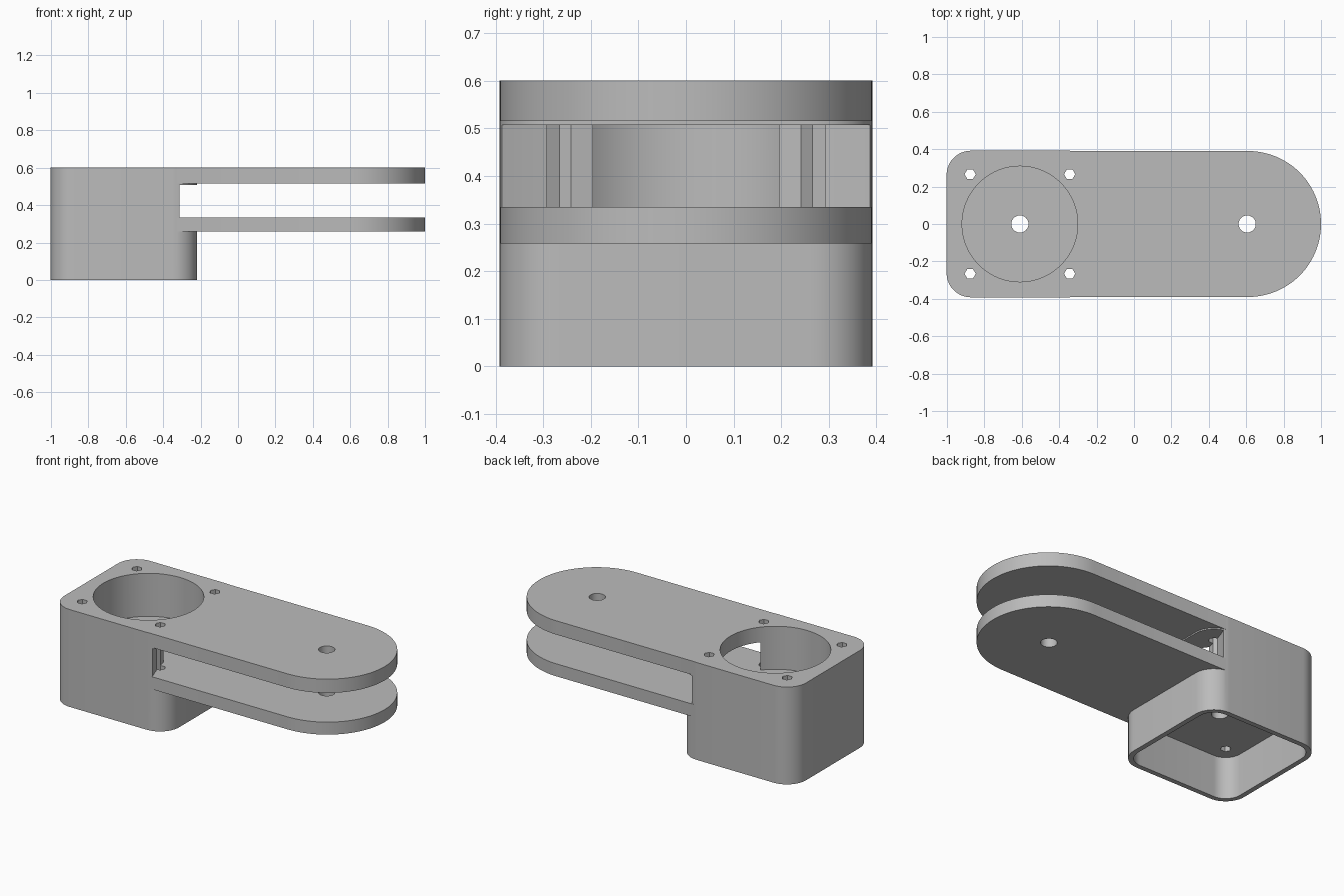
import bpy, bmesh, math

cube = bpy.data.objects.get("Cube")
if cube:
    bpy.data.objects.remove(cube, do_unlink=True)

grey = bpy.data.materials.new("matte grey")
grey.use_nodes = True
grey.diffuse_color = (0.5, 0.5, 0.5, 1)
grey.node_tree.nodes["Principled BSDF"].inputs["Base Color"].default_value = (0.5, 0.5, 0.5, 1)

MOTOR_X, PULLEY_X, HALF = -0.61, 0.61, 0.39


def arc(cx, cy, r, start, end, steps):
    """Points along an arc, angles in degrees."""
    angles = [math.radians(start + (end - start) * i / steps) for i in range(steps + 1)]
    return [(cx + r * math.cos(a), cy + r * math.sin(a)) for a in angles]


def circle(cx, cy, r, sides):
    return arc(cx, cy, r, 0, 360, sides)[:-1]


def rounded_square(cx, half, r):
    k = half - r
    points = []
    for i, (sx, sy) in enumerate([(1, 1), (-1, 1), (-1, -1), (1, -1)]):
        points += arc(cx + sx * k, sy * k, r, 90 * i, 90 * i + 90, 12)
    return points


def prism(name, outline, z0, z1):
    """Extrude a flat outline between two heights."""
    bm = bmesh.new()
    base = bm.faces.new([bm.verts.new((x, y, z0)) for x, y in outline])
    top = bmesh.ops.extrude_face_region(bm, geom=[base])["geom"]
    verts = [v for v in top if isinstance(v, bmesh.types.BMVert)]
    bmesh.ops.translate(bm, verts=verts, vec=(0, 0, z1 - z0))
    bmesh.ops.recalc_face_normals(bm, faces=bm.faces)
    mesh = bpy.data.meshes.new(name)
    bm.to_mesh(mesh)
    bm.free()
    mesh.materials.append(grey)
    obj = bpy.data.objects.new(name, mesh)
    bpy.context.collection.objects.link(obj)
    return obj


def combine(target, tool, operation):
    """Apply a boolean and discard the tool."""
    mod = target.modifiers.new("boolean", 'BOOLEAN')
    mod.operation, mod.object, mod.solver = operation, tool, 'EXACT'
    bpy.context.view_layer.objects.active = target
    bpy.ops.object.modifier_apply(modifier=mod.name)
    bpy.data.objects.remove(tool, do_unlink=True)


# Motor housing block
bracket = prism("motor_bracket", rounded_square(MOTOR_X, 0.392, 0.13), 0, 0.6)

# Curved slot that clears the pulley inside the housing
combine(bracket, prism("slot_cutter", circle(PULLEY_X, 0, 1.0, 128), 0.335, 0.507), 'DIFFERENCE')

# Two round-ended arm plates
arm = [(-0.5, -HALF)] + arc(PULLEY_X, 0, HALF, -90, 90, 48) + [(-0.5, HALF)]
for name, z0, z1 in [("lower_arm", 0.258, 0.335), ("upper_arm", 0.515, 0.6)]:
    combine(bracket, prism(name, arm, z0, z1), 'UNION')

# Round pocket from above, motor cavity from below
combine(bracket, prism("pocket_cutter", circle(MOTOR_X, 0, 0.309, 96), 0.335, 0.7), 'DIFFERENCE')
combine(bracket, prism("cavity_cutter", rounded_square(MOTOR_X, 0.362, 0.10), -0.1, 0.258), 'DIFFERENCE')

# Shaft holes and four screw holes
holes = [(MOTOR_X, 0, 0.046, 24), (PULLEY_X - 0.005, 0, 0.046, 24)]
holes += [(MOTOR_X + sx * 0.266, sy * 0.266, 0.03, 6) for sx in (-1, 1) for sy in (-1, 1)]
for x, y, r, sides in holes:
    combine(bracket, prism("hole_cutter", circle(x, y, r, sides), -0.1, 0.7), 'DIFFERENCE')

# Smooth the curves, keep the edges crisp
bpy.ops.object.select_all(action='DESELECT')
bracket.select_set(True)
bpy.context.view_layer.objects.active = bracket
bpy.ops.object.shade_smooth_by_angle(angle=math.radians(30))
